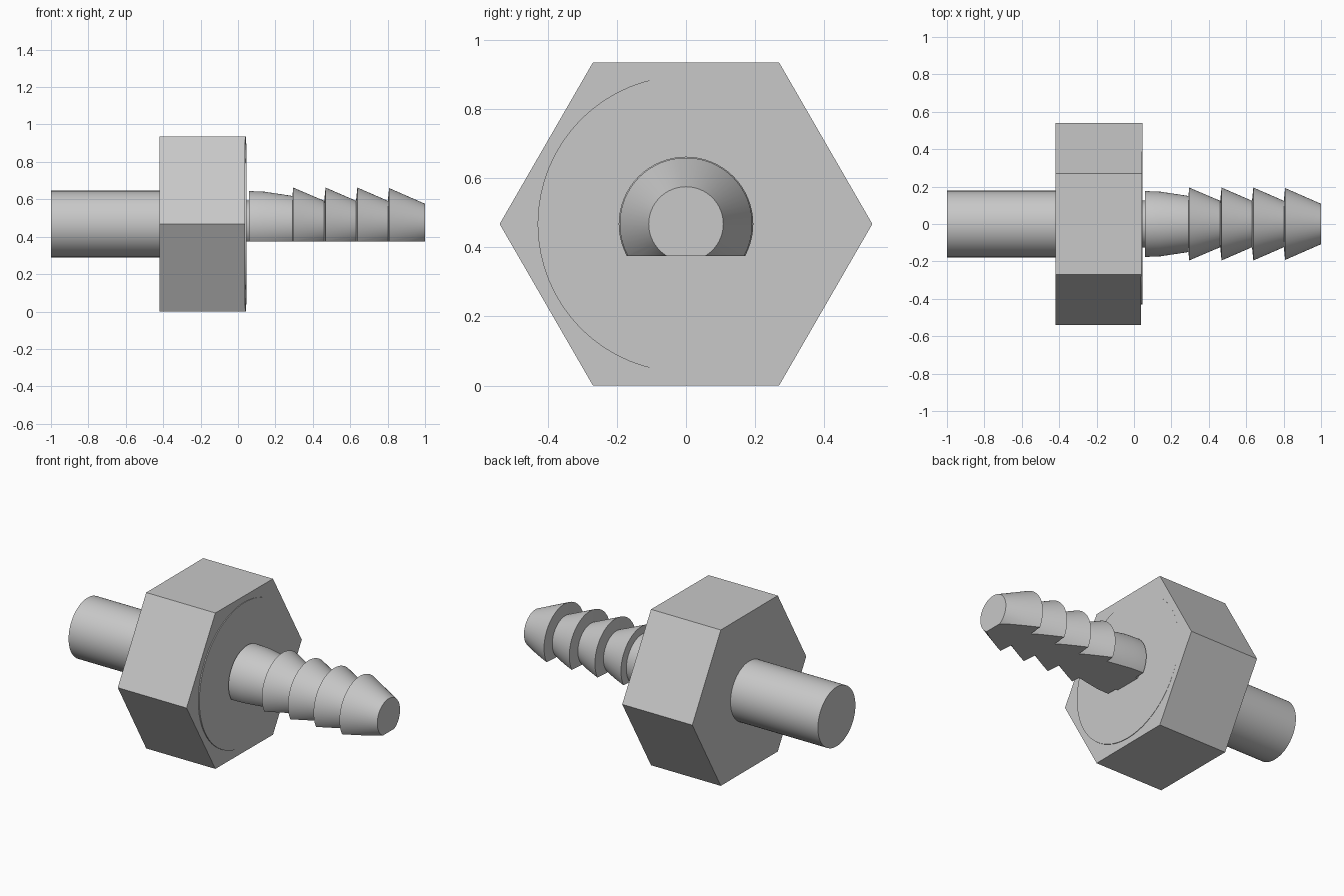
import bpy, bmesh, math
from mathutils import Vector

if "Cube" in bpy.data.objects:
    bpy.data.objects.remove(bpy.data.objects["Cube"])

AXIS_Z = 0.468   # height of the fitting's axis
FLAT_Z = 0.375   # height of the flat under the barbs

grey = bpy.data.materials.new("plain grey")
grey.use_nodes = True
colour = (0.58, 0.58, 0.58, 1)
grey.diffuse_color = colour
grey.node_tree.nodes["Principled BSDF"].inputs["Base Color"].default_value = colour


def turned(name, profile, sides=64, flat=None, skew=0):
    """Solid turned around the x axis from (x, radius) points."""
    bm = bmesh.new()
    rings = []
    for x, r in profile:
        ring = []
        for i in range(sides):
            a = 2 * math.pi * i / sides
            ring.append(bm.verts.new((x, r * math.cos(a), AXIS_Z + r * math.sin(a))))
        rings.append(ring)
    for a, b in zip(rings, rings[1:]):
        for i in range(sides):
            j = (i + 1) % sides
            bm.faces.new((a[i], a[j], b[j], b[i]))
    bm.faces.new(rings[0])
    bm.faces.new(rings[-1])
    # slight tilt of the end face
    for v in rings[-1]:
        v.co.x += skew * v.co.y
    # flat cut along the underside
    if flat is not None:
        geom = bm.verts[:] + bm.edges[:] + bm.faces[:]
        cut = bmesh.ops.bisect_plane(bm, geom=geom, plane_co=Vector((0, 0, flat)),
                                     plane_no=Vector((0, 0, 1)), clear_inner=True)
        edges = [e for e in cut["geom_cut"] if isinstance(e, bmesh.types.BMEdge)]
        bmesh.ops.contextual_create(bm, geom=edges)
    bmesh.ops.recalc_face_normals(bm, faces=bm.faces)
    mesh = bpy.data.meshes.new(name)
    bm.to_mesh(mesh)
    bm.free()
    mesh.materials.append(grey)
    obj = bpy.data.objects.new(name, mesh)
    bpy.context.collection.objects.link(obj)
    if sides > 6:
        bpy.ops.object.select_all(action="DESELECT")
        obj.select_set(True)
        bpy.context.view_layer.objects.active = obj
        bpy.ops.object.shade_smooth_by_angle(angle=math.radians(25))
    return obj


# Plain round shaft, hexagonal nut and its thin raised face
turned("round_shaft", [(-1, 0.178), (-0.42, 0.178)])
turned("hex_nut", [(-0.42, 0.54), (0.041, 0.54)], sides=6, skew=0.008)
turned("nut_face_disc", [(0.03, 0.43), (0.0445, 0.43)])

# Hose tail: neck, tapered stem and four barbs
tail = [(0.03, 0.125), (0.058, 0.125), (0.06, 0.176), (0.14, 0.173), (0.291, 0.15)]
starts = [0.295, 0.468, 0.638, 0.808]
for start, end in zip(starts, starts[1:]):
    tail += [(start, 0.195), (end - 0.007, 0.124)]
tail += [(starts[-1], 0.192), (1.0, 0.108)]
turned("barbed_hose_tail", tail, flat=FLAT_Z)
